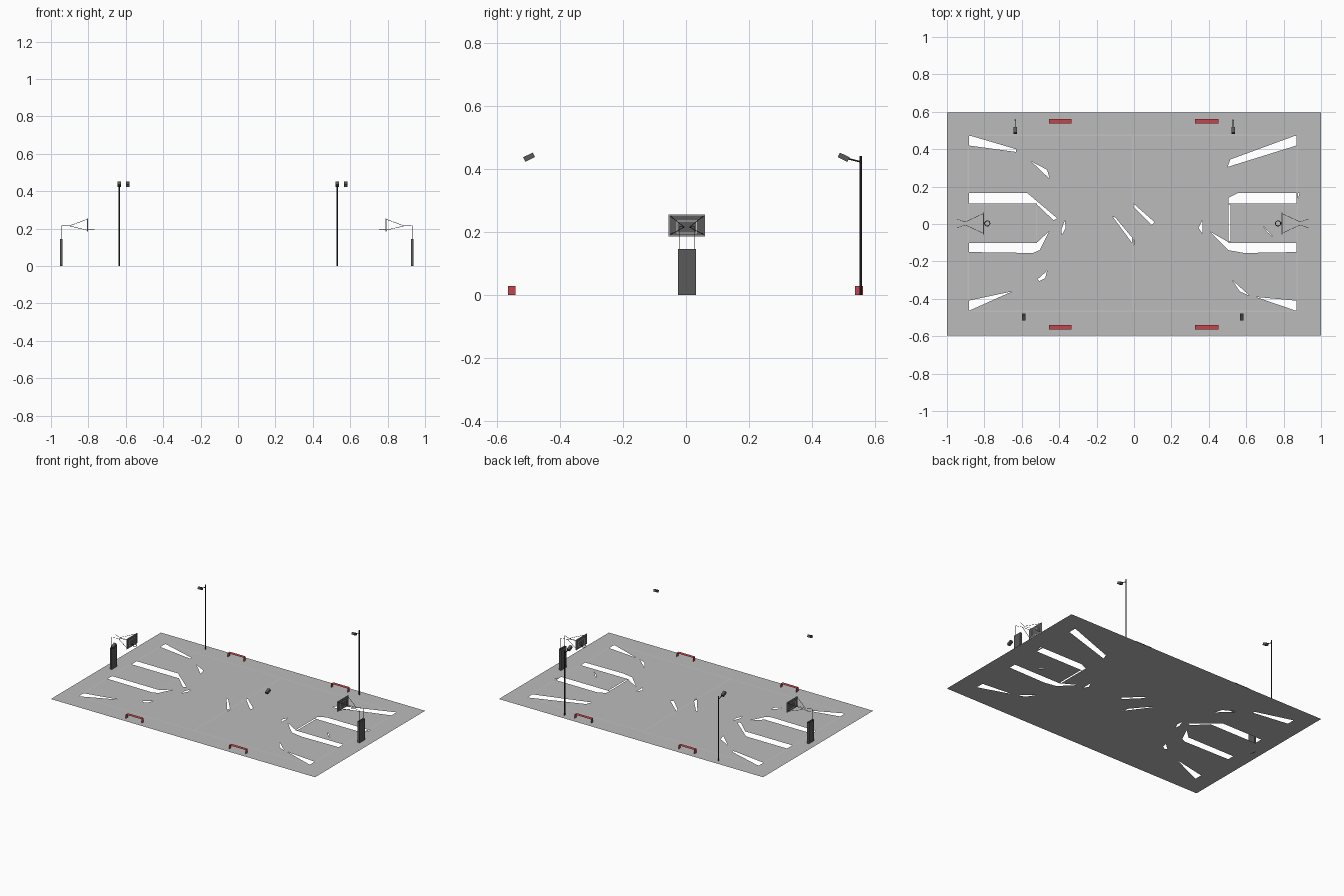
import bpy, bmesh, math
from mathutils import Vector, Matrix

if "Cube" in bpy.data.objects:
    bpy.data.objects.remove(bpy.data.objects["Cube"])

CX, CY = -0.007, 0.003      # middle of the court markings


def material(name, rgb):
    m = bpy.data.materials.new(name)
    m.diffuse_color = (*rgb, 1)
    m.use_nodes = True
    m.node_tree.nodes["Principled BSDF"].inputs["Base Color"].default_value = m.diffuse_color
    return m


GREY = material("court grey", (0.50, 0.50, 0.50))
PALE = material("pale line", (0.55, 0.55, 0.55))
DARK = material("dark grey", (0.10, 0.10, 0.10))
POLE = material("pole black", (0.03, 0.03, 0.03))
RED = material("bench red", (0.56, 0.06, 0.07))


def finish(name, bm, mat):
    me = bpy.data.meshes.new(name)
    bm.to_mesh(me)
    bm.free()
    me.materials.append(mat)
    ob = bpy.data.objects.new(name, me)
    bpy.context.collection.objects.link(ob)
    return ob


def add_box(bm, c, s, tilt=0):
    m = Matrix.Translation(c) @ Matrix.Rotation(tilt, 4, 'X') @ Matrix.Diagonal((*s, 1))
    return bmesh.ops.create_cube(bm, size=1, matrix=m)["verts"]


def add_rod(bm, a, b, r, sides=6):
    a, b = Vector(a), Vector(b)
    d = b - a
    m = Matrix.Translation((a + b) / 2) @ d.to_track_quat('Z', 'Y').to_matrix().to_4x4()
    bmesh.ops.create_cone(bm, cap_ends=True, segments=sides, radius1=r, radius2=r,
                          depth=d.length, matrix=m)


def add_sheet(bm, pts):
    bm.faces.new([bm.verts.new(p) for p in pts])


def add_strip(bm, x0, y0, x1, y1, w=0.008, z=0.0006):
    # straight, axis-aligned court line
    h = w / 2
    x0, x1 = min(x0, x1) - h, max(x0, x1) + h
    y0, y1 = min(y0, y1) - h, max(y0, y1) + h
    add_sheet(bm, [(x0, y0, z), (x1, y0, z), (x1, y1, z), (x0, y1, z)])


# court sheet with its openings, filled as a flat curve
outer = [(-1, -.595), (1, -.595), (1, .595), (-1, .595)]
left_holes = [
    [(-.885, .475), (-.63, .40), (-.63, .385), (-.885, .42)],
    [(-.55, .335), (-.465, .29), (-.45, .24)],
    [(-.885, .165), (-.57, .165), (-.41, .03), (-.43, .02), (-.52, .105), (-.885, .105)],
    [(-.885, -.10), (-.52, -.10), (-.455, -.04), (-.505, -.14), (-.54, -.155), (-.885, -.15)],
    [(-.37, .02), (-.365, -.02), (-.385, -.06), (-.388, -.03)],
    [(-.465, -.25), (-.475, -.29), (-.505, -.305), (-.515, -.295)],
    [(-.885, -.41), (-.65, -.36), (-.885, -.465)],
]
middle_holes = [
    [(-.115, .04), (-.10, .035), (0, -.085), (0, -.115)],
    [(-.01, .115), (.11, .01), (.095, -.005), (0, .09)],
]
right_holes = [
    [(.87, .475), (.87, .42), (.50, .305), (.515, .345)],
    [(.555, .165), (.885, .165), (.87, .105), (.515, .105), (.515, -.09), (.505, -.09), (.505, .14)],
    [(.51, -.10), (.87, -.10), (.87, -.15), (.59, -.155), (.505, -.14), (.405, -.04)],
    [(.365, .02), (.365, -.05), (.345, -.02)],
    [(.525, -.30), (.62, -.385), (.565, -.36)],
    [(.65, -.39), (.87, -.41), (.87, -.465)],
    [(.69, -.01), (.75, -.075), (.71, -.04)],
]
cu = bpy.data.curves.new("court_outline", 'CURVE')
cu.dimensions, cu.fill_mode = '2D', 'BOTH'
for loop in [outer] + left_holes + middle_holes + right_holes:
    sp = cu.splines.new('POLY')
    sp.points.add(len(loop) - 1)
    for p, (x, y) in zip(sp.points, loop):
        p.co = (x, y, 0, 1)
    sp.use_cyclic_u = True
cu.materials.append(GREY)
court = bpy.data.objects.new("court", cu)
bpy.context.collection.objects.link(court)
bpy.context.view_layer.objects.active = court
court.select_set(True)
bpy.ops.object.convert(target='MESH')
court = bpy.context.view_layer.objects.active
bm = bmesh.new()
bm.from_mesh(court.data)
bm.normal_update()
bmesh.ops.reverse_faces(bm, faces=[f for f in bm.faces if f.normal.z < 0])
bm.to_mesh(court.data)
bm.free()

# painted court lines
bm = bmesh.new()
for y in (-.467, .475):
    add_strip(bm, -.885, y, .872, y)
for x in (-.885, CX, .872):
    add_strip(bm, x, -.467, x, .475)
for s in (-1, 1):
    end, free = CX + s * .878, CX + s * .515
    for y in (-.10, .106):
        add_strip(bm, end, y, free, y, .005)
    if s < 0:
        add_strip(bm, free, -.10, free, .106, .005)
finish("court_lines", bm, PALE)

# benches: folded sheets, open at front and back
for i, (x0, x1) in enumerate(((-.455, -.335), (.327, .452))):
    for side, y0, y1 in (("front", -.565, -.541), ("back", .537, .561)):
        bm = bmesh.new()
        path = [(x0, 0), (x0, .028), (x1, .028), (x1, 0)]
        for (xa, za), (xb, zb) in zip(path, path[1:]):
            add_sheet(bm, [(xa, y0, za), (xb, y0, zb), (xb, y1, zb), (xa, y1, za)])
        bmesh.ops.remove_doubles(bm, verts=bm.verts, dist=1e-5)
        finish(f"bench_{side}_{i}", bm, RED)

# floodlights: poles stand only on the back side
for i, (xb, xf) in enumerate(((-.635, -.59), (.53, .575))):
    bm = bmesh.new()
    add_rod(bm, (xb, .555, 0), (xb, .555, .44), .004, 8)
    add_rod(bm, (xb, .555, .422), (xb, .508, .434), .0025)
    finish(f"light_pole_{i}", bm, POLE)
    for side, x, y, tilt in (("back", xb, .50, -.45), ("front", xf, -.498, .45)):
        bm = bmesh.new()
        add_box(bm, (x, y, .437), (.019, .034, .016), tilt)
        finish(f"lamp_{side}_{i}", bm, DARK)

# hoops at both ends
for s, end in ((-1, "left"), (1, "right")):
    def P(d, y, z):
        return (CX + s * d, CY + y, z)

    # stand: hollow box open at the top
    bm = bmesh.new()
    add_box(bm, P(.938, 0, .0725), (.014, .057, .145))
    bm.normal_update()
    bmesh.ops.delete(bm, geom=[f for f in bm.faces if f.normal.z > .9], context='FACES')
    finish(f"hoop_stand_{end}", bm, DARK)

    # struts from stand to backboard corners
    bm = bmesh.new()
    for k in (-1, 1):
        add_rod(bm, P(.938, k * .023, .14), P(.938, k * .023, .217), .0012)
        add_rod(bm, P(.938, k * .023, .217), P(.895, k * .008, .215), .0012)
        for z in (.192, .25):
            add_rod(bm, P(.895, k * .008, .215), P(.80, k * .052, z), .0012)
    finish(f"hoop_struts_{end}", bm, DARK)

    # backboard
    bm = bmesh.new()
    add_box(bm, P(.798, 0, .22), (.003, .114, .068))
    finish(f"backboard_{end}", bm, DARK)

    # pale border and target square on the board
    bm = bmesh.new()
    for hw, z0, z1, w in ((.0565, .187, .253, .003), (.031, .196, .234, .003)):
        for z in (z0, z1):
            add_box(bm, P(.798, 0, z), (.0045, 2 * hw + w, w))
        for k in (-1, 1):
            add_box(bm, P(.798, k * hw, (z0 + z1) / 2), (.0045, w, z1 - z0))
    finish(f"backboard_markings_{end}", bm, PALE)

    # rim and its bracket
    bpy.ops.mesh.primitive_torus_add(major_segments=16, minor_segments=6, major_radius=.014,
                                     minor_radius=.002, location=P(.777, 0, .197))
    rim = bpy.context.object
    rim.name = f"rim_{end}"
    rim.data.materials.append(POLE)
    bm = bmesh.new()
    add_box(bm, P(.794, 0, .197), (.008, .012, .004))
    finish(f"rim_bracket_{end}", bm, POLE)
